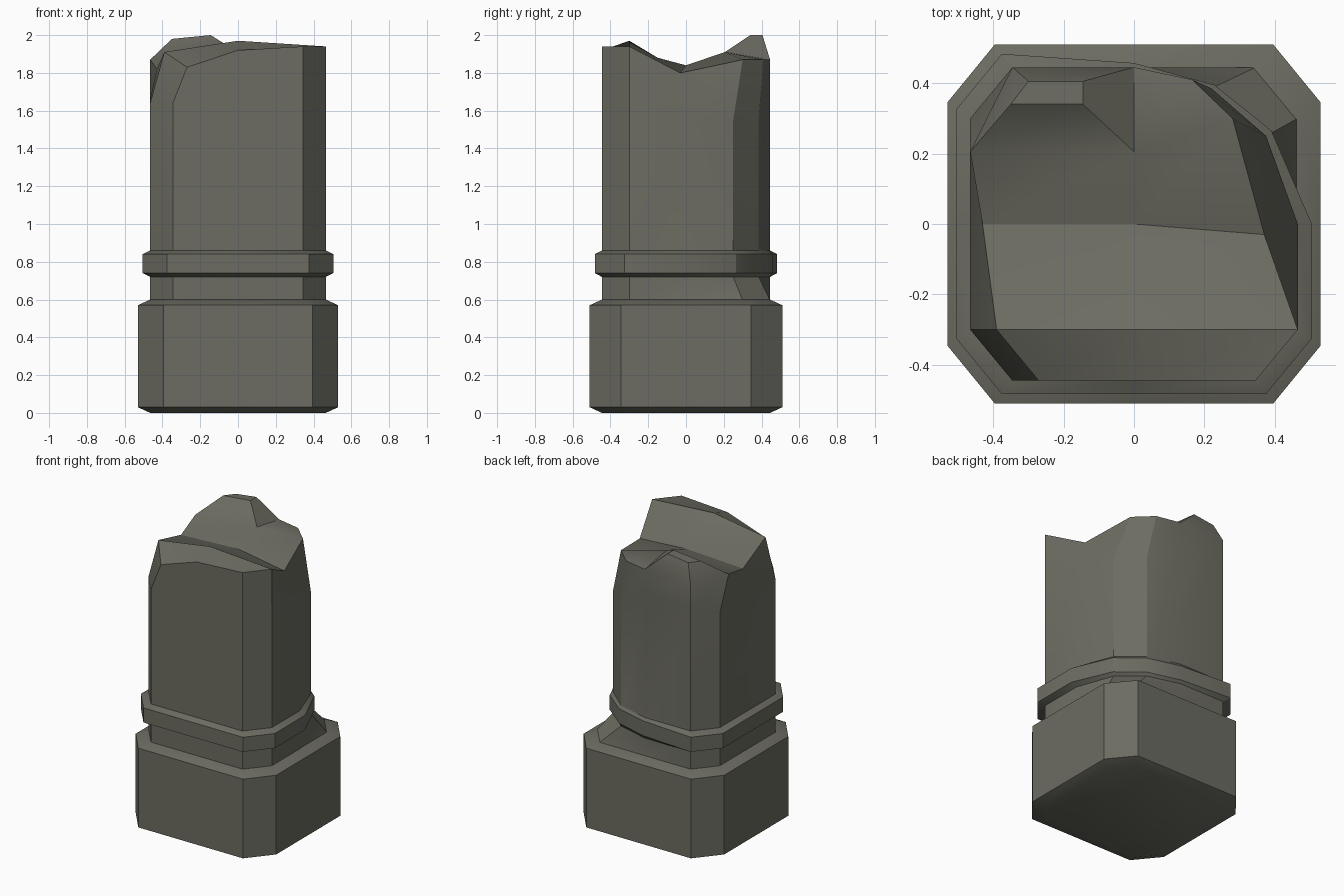
import bpy, bmesh, math

if "Cube" in bpy.data.objects:
    bpy.data.objects.remove(bpy.data.objects["Cube"])

stone = bpy.data.materials.new("grey_stone")
stone.diffuse_color = (0.15, 0.15, 0.122, 1)
stone.use_nodes = True
stone.node_tree.nodes["Principled BSDF"].inputs["Base Color"].default_value = stone.diffuse_color


def outline(hx, hy, cx, cy):
    """Chamfered rectangle, 12 points, anticlockwise from front left."""
    return [(-hx + cx, -hy), (0, -hy), (hx - cx, -hy), (hx, -hy + cy), (hx, 0), (hx, hy - cy),
            (hx - cx, hy), (0, hy), (-hx + cx, hy), (-hx, hy - cy), (-hx, 0), (-hx, -hy + cy)]


def worn(ring, changes):
    """Copy of an outline with a few points moved."""
    ring = list(ring)
    for i, p in changes.items():
        ring[i] = p
    return ring


def at(ring, z):
    return [(x, y, z) for x, y in ring]


def loft(name, rings, inner=(), top=None):
    """Skin the rings; cap the top flat, or with faces over last ring + inner points."""
    bm = bmesh.new()
    rows = [[bm.verts.new(p) for p in r] for r in rings]
    n = len(rows[0])
    for a, b in zip(rows, rows[1:]):
        for i in range(n):
            j = (i + 1) % n
            bm.faces.new((a[i], a[j], b[j], b[i]))
    bm.faces.new(rows[0][::-1])
    if top:
        pts = rows[-1] + [bm.verts.new(p) for p in inner]
        for f in top:
            bm.faces.new([pts[i] for i in f])
    else:
        bm.faces.new(rows[-1])
    bmesh.ops.recalc_face_normals(bm, faces=bm.faces)
    me = bpy.data.meshes.new(name)
    bm.to_mesh(me)
    bm.free()
    me.materials.append(stone)
    ob = bpy.data.objects.new(name, me)
    bpy.context.collection.objects.link(ob)
    bpy.ops.object.select_all(action='DESELECT')
    ob.select_set(True)
    bpy.context.view_layer.objects.active = ob
    bpy.ops.object.shade_smooth_by_angle(angle=math.radians(25))
    return ob


# Plinth block with bevelled top and bottom
big = outline(0.53, 0.51, 0.135, 0.165)
neck = outline(0.465, 0.445, 0.12, 0.145)
loft("plinth", [at(neck, 0), at(big, 0.03), at(big, 0.57), at(neck, 0.60)])

# Shaft, back right corner worn away, broken top
shaft = worn(neck, {5: (0.375, 0.25), 6: (0.22, 0.385)})
shoulder_z = [1.64, 1.7, 1.7, 1.7, 1.56, 1.55, 1.56, 1.7, 1.7, 1.64, 1.66, 1.64]
shoulder = [(x, y, z) for (x, y), z in zip(shaft, shoulder_z)]
rim = [(-0.27, -0.445, 1.83), (0, -0.445, 1.92), (0.345, -0.445, 1.94), (0.465, -0.30, 1.94),
       (0.37, -0.03, 1.80), (0.28, 0.30, 1.87), (0.165, 0.41, 1.87), (0, 0.445, 1.87),
       (-0.345, 0.445, 1.87), (-0.465, 0.205, 1.87), (-0.43, 0, 1.82), (-0.39, -0.30, 1.91)]
# Ridge and valley points 12-15, knob points 16-19
inner = [(0, -0.30, 1.97), (0, -0.15, 1.88), (0, 0, 1.84), (0, 0.205, 1.91),
         (-0.35, 0.34, 1.98), (-0.145, 0.34, 2.0), (-0.145, 0.405, 2.0), (-0.30, 0.405, 1.98)]
top = [(0, 1, 12, 11), (1, 2, 3, 12), (12, 3, 13), (13, 3, 4, 14), (14, 4, 5, 15), (15, 5, 6, 7),
       (11, 12, 13), (11, 13, 14, 10), (10, 14, 15, 9),
       (9, 15, 17, 16), (15, 7, 18, 17), (7, 8, 19, 18), (8, 9, 16, 19), (16, 17, 18, 19)]
loft("broken_shaft", [at(neck, 0.595), at(shaft, 0.72), shoulder, rim], inner, top)

# Raised band, worn at the same corner
band = worn(outline(0.505, 0.483, 0.13, 0.158),
            {5: (0.39, 0.265), 6: (0.228, 0.395), 7: (0, 0.457)})
loft("band", [at(shaft, 0.72), at(band, 0.74), at(band, 0.84), at(shaft, 0.86)])
